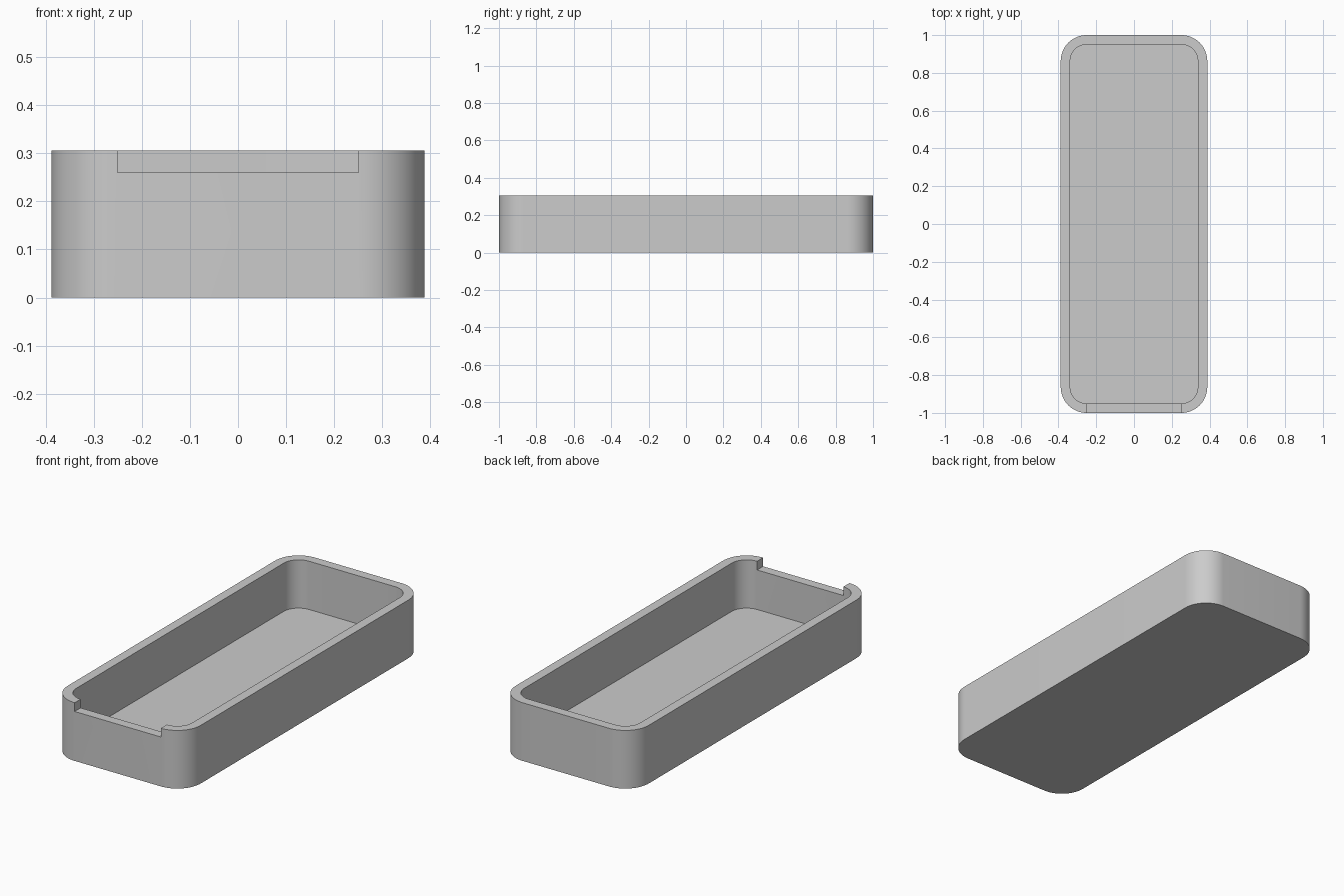
import bpy
import bmesh
import math

cube = bpy.data.objects.get("Cube")
if cube:
    bpy.data.objects.remove(cube, do_unlink=True)

HALF_X, HALF_Y, HEIGHT = 0.388, 1.0, 0.306
WALL, FLOOR, RADIUS = 0.05, 0.052, 0.137
NOTCH_X, NOTCH_Z = 0.251, 0.26

grey = bpy.data.materials.new("plain grey")
grey.use_nodes = True
colour = (0.6, 0.6, 0.6, 1)
grey.diffuse_color = colour
grey.node_tree.nodes["Principled BSDF"].inputs["Base Color"].default_value = colour


def rounded_block(name, inset, z0, z1, steps=16):
    """Upright block with rounded vertical corners."""
    r = RADIUS - inset
    cx, cy = HALF_X - RADIUS, HALF_Y - RADIUS
    bm = bmesh.new()
    ring = []
    for i, (sx, sy) in enumerate([(1, 1), (-1, 1), (-1, -1), (1, -1)]):
        for k in range(steps + 1):
            a = (i + k / steps) * math.pi / 2
            ring.append(bm.verts.new((sx * cx + r * math.cos(a),
                                      sy * cy + r * math.sin(a), z0)))
    base = bm.faces.new(ring)
    top = bmesh.ops.extrude_face_region(bm, geom=[base])["geom"]
    bmesh.ops.translate(bm, vec=(0, 0, z1 - z0),
                        verts=[v for v in top if isinstance(v, bmesh.types.BMVert)])
    bmesh.ops.recalc_face_normals(bm, faces=bm.faces[:])
    mesh = bpy.data.meshes.new(name)
    bm.to_mesh(mesh)
    bm.free()
    mesh.materials.append(grey)
    obj = bpy.data.objects.new(name, mesh)
    bpy.context.collection.objects.link(obj)
    return obj


def cut(target, cutter):
    """Subtract the cutter, then discard it."""
    mod = target.modifiers.new("cut", 'BOOLEAN')
    mod.operation = 'DIFFERENCE'
    mod.solver = 'EXACT'
    mod.object = cutter
    bpy.ops.object.select_all(action='DESELECT')
    bpy.context.view_layer.objects.active = target
    target.select_set(True)
    bpy.ops.object.modifier_apply(modifier=mod.name)
    bpy.data.objects.remove(cutter, do_unlink=True)


# Open tray: rounded body with a hollow
tray = rounded_block("tray", 0, 0, HEIGHT)
cut(tray, rounded_block("hollow_cutter", WALL, FLOOR, HEIGHT + 0.1))

# Shallow notch in the front rim
bpy.ops.mesh.primitive_cube_add(size=1, location=(0, -HALF_Y, NOTCH_Z + 0.1))
notch = bpy.context.object
notch.name = "notch_cutter"
notch.scale = (2 * NOTCH_X, 0.2, 0.2)
notch.data.materials.append(grey)
bpy.context.view_layer.update()
cut(tray, notch)

# Smooth corners, crisp rims
bpy.ops.object.shade_smooth_by_angle(angle=math.radians(30))
